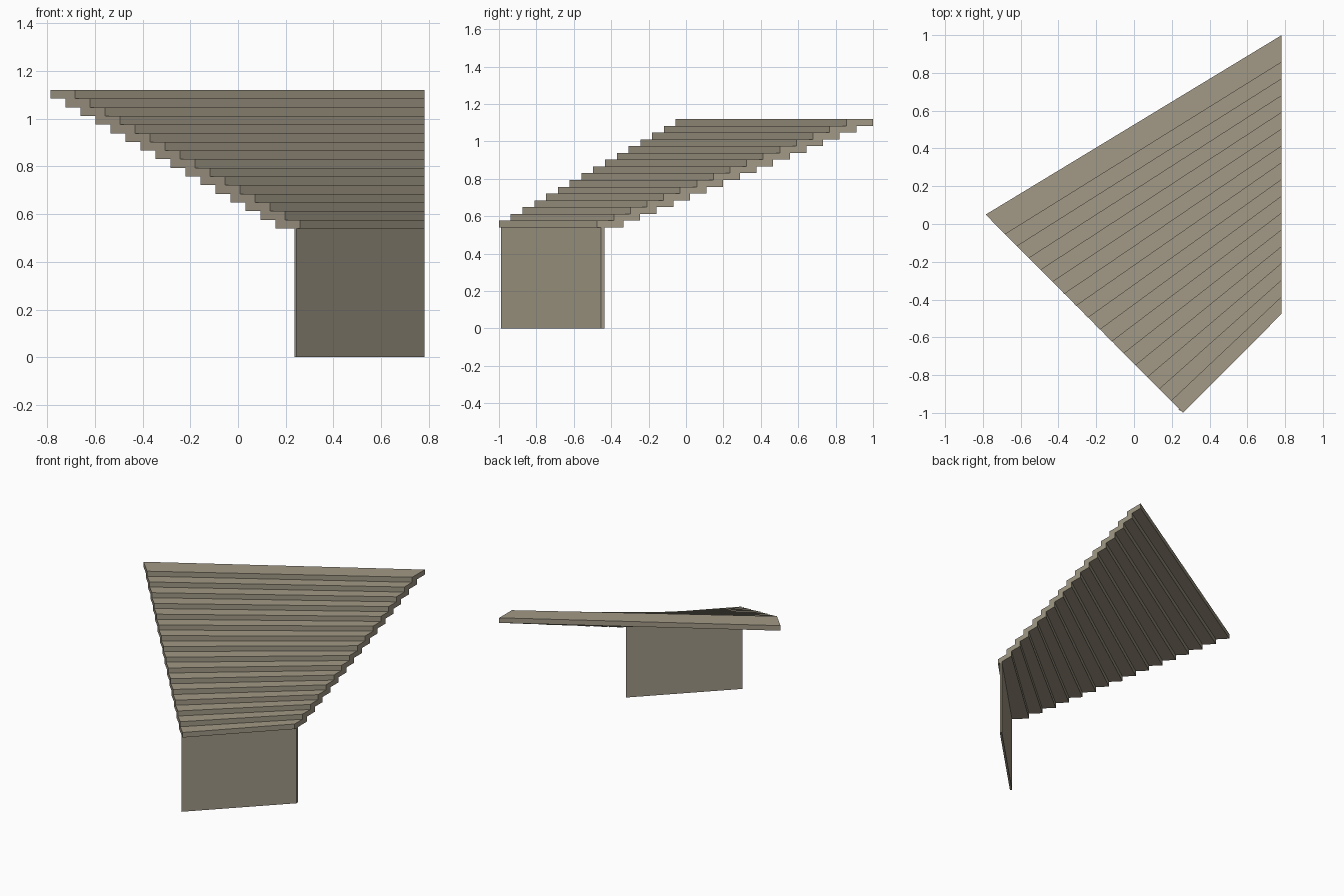
import bpy, bmesh
from mathutils import Vector

if "Cube" in bpy.data.objects:
    bpy.data.objects.remove(bpy.data.objects["Cube"])

STEPS = 16
BASE, TOP = 0.54, 1.12
RISE = (TOP - BASE) / STEPS


def prism(name, outline, z0, z1):
    """Extrude a plan outline between two heights."""
    bm = bmesh.new()
    face = bm.faces.new([bm.verts.new((p[0], p[1], z0)) for p in outline])
    ext = bmesh.ops.extrude_face_region(bm, geom=[face])
    verts = [g for g in ext["geom"] if isinstance(g, bmesh.types.BMVert)]
    bmesh.ops.translate(bm, verts=verts, vec=(0, 0, z1 - z0))
    bmesh.ops.recalc_face_normals(bm, faces=bm.faces)
    mesh = bpy.data.meshes.new(name)
    bm.to_mesh(mesh)
    bm.free()
    obj = bpy.data.objects.new(name, mesh)
    bpy.context.collection.objects.link(obj)
    mat = bpy.data.materials.get("stone") or bpy.data.materials.new("stone")
    mat.diffuse_color = (0.36, 0.32, 0.24, 1)
    mat.use_nodes = True
    mat.node_tree.nodes["Principled BSDF"].inputs["Base Color"].default_value = mat.diffuse_color
    mesh.materials.append(mat)
    return obj


# Plan corners of the lowest and highest treads:
# front left, front right, back right, back left
low = [Vector(p) for p in ((0.26, -1.0), (0.782, -0.475), (0.782, -0.335), (0.158, -0.897))]
high = [Vector(p) for p in ((-0.683, -0.055), (0.782, 0.857), (0.782, 1.0), (-0.785, 0.05))]

# Fanned, overlapping stair treads
for i in range(STEPS):
    t = i / (STEPS - 1)
    outline = [a.lerp(b, t) for a, b in zip(low, high)]
    prism(f"stair_tread_{i + 1:02d}", outline, BASE + i * RISE, BASE + (i + 1) * RISE)

# Thin supporting wall set just behind the lowest front edge
prism("support_wall", [(0.246, -0.99), (0.782, -0.455), (0.782, -0.435), (0.236, -0.98)], 0, BASE)
